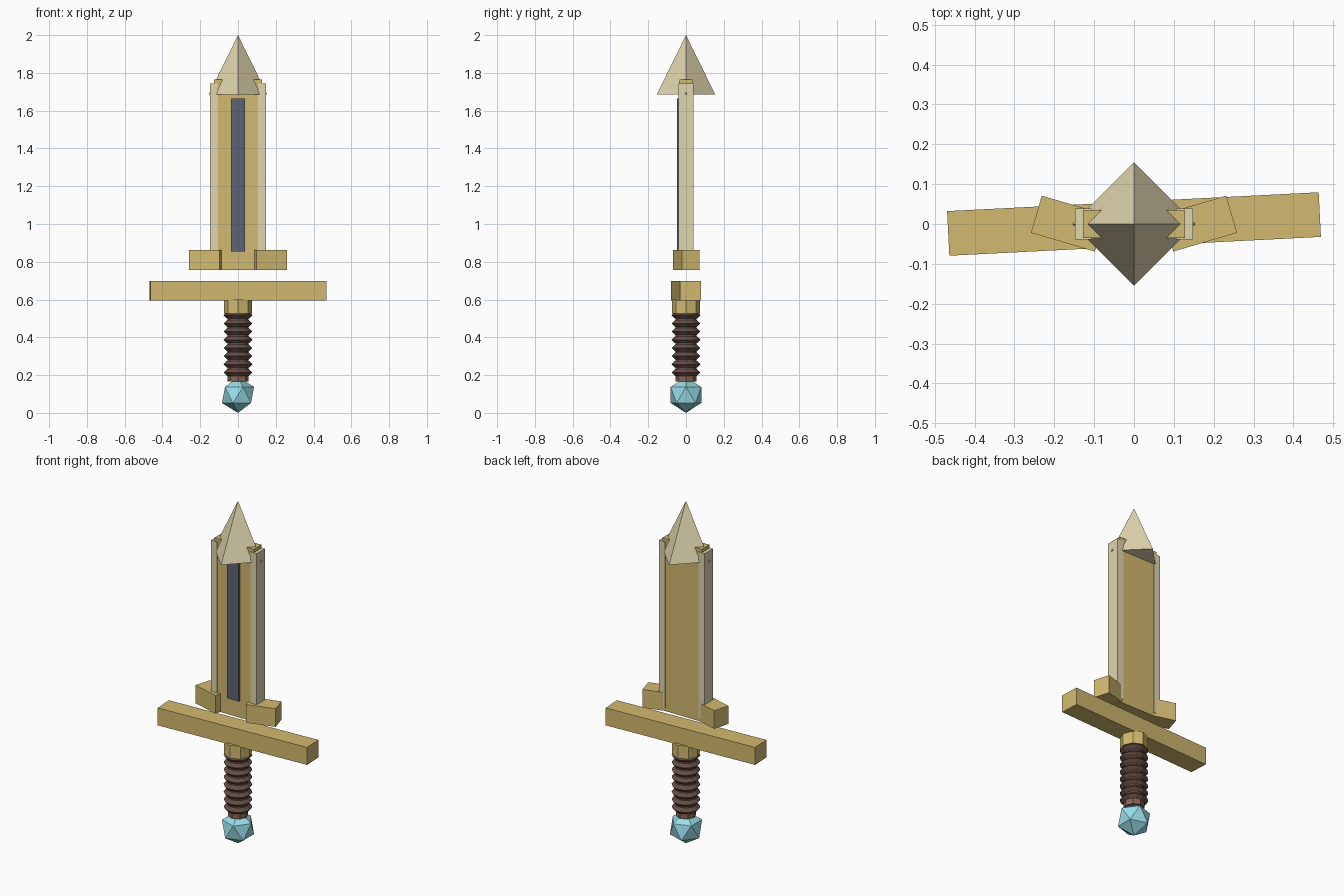
import bpy
from math import radians

if "Cube" in bpy.data.objects:
    bpy.data.objects.remove(bpy.data.objects["Cube"])


def mat(name, r, g, b):
    m = bpy.data.materials.new(name)
    m.diffuse_color = (r, g, b, 1)
    m.use_nodes = True
    m.node_tree.nodes["Principled BSDF"].inputs["Base Color"].default_value = m.diffuse_color
    return m


gold = mat("gold", 0.65, 0.49, 0.16)
ivory = mat("ivory", 0.75, 0.67, 0.43)
slate = mat("slate", 0.11, 0.13, 0.17)
brown = mat("brown", 0.25, 0.13, 0.09)
dark_brown = mat("dark_brown", 0.13, 0.075, 0.06)
cyan = mat("cyan", 0.32, 0.73, 0.82)


def finish(name, material):
    ob = bpy.context.object
    ob.name = name
    ob.data.materials.append(material)
    return ob


def box(name, material, centre, size, turn=0):
    bpy.ops.mesh.primitive_cube_add(size=1, location=centre, rotation=(0, 0, radians(turn)))
    ob = finish(name, material)
    ob.scale = size
    return ob


def post(name, material, radius, z0, z1, sides=8):
    bpy.ops.mesh.primitive_cylinder_add(vertices=sides, radius=radius, depth=z1 - z0,
                                        location=(0, 0, (z0 + z1) / 2))
    return finish(name, material)


# Pommel gem
bpy.ops.mesh.primitive_ico_sphere_add(subdivisions=1, radius=0.095, location=(0, 0, 0.095))
finish("pommel_gem", cyan)

# Grip with wrapped rings and collar
post("grip", brown, 0.055, 0.165, 0.54)
for i in range(8):
    bpy.ops.mesh.primitive_torus_add(major_segments=12, minor_segments=4, major_radius=0.058,
                                     minor_radius=0.018, location=(0, 0, 0.214 + i * 0.0433))
    finish(f"grip_ring_{i + 1}", dark_brown)
post("collar", gold, 0.075, 0.525, 0.6)

# Crossguard, slightly turned
box("crossguard", gold, (0, 0, 0.646), (0.934, 0.112, 0.102), 2.9)

# Blade slab with front inlay
box("blade", gold, (0, 0, 1.26), (0.255, 0.07, 1.008))
box("blade_inlay", slate, (0, -0.036, 1.26), (0.074, 0.022, 0.81))

# Mirrored blade edges and swept upper guards
for side, s in (("left", -1), ("right", 1)):
    box(f"blade_edge_{side}", ivory, (s * 0.1275, 0, 1.26), (0.041, 0.078, 0.97))
    box(f"upper_guard_{side}", gold, (s * 0.165, 0.001, 0.81), (0.167, 0.097, 0.106), s * 16.3)

# Four-sided blade tip
bpy.ops.mesh.primitive_cone_add(vertices=4, radius1=0.155, radius2=0, depth=0.315,
                                location=(0, 0, 1.8425))
finish("blade_tip", ivory)
